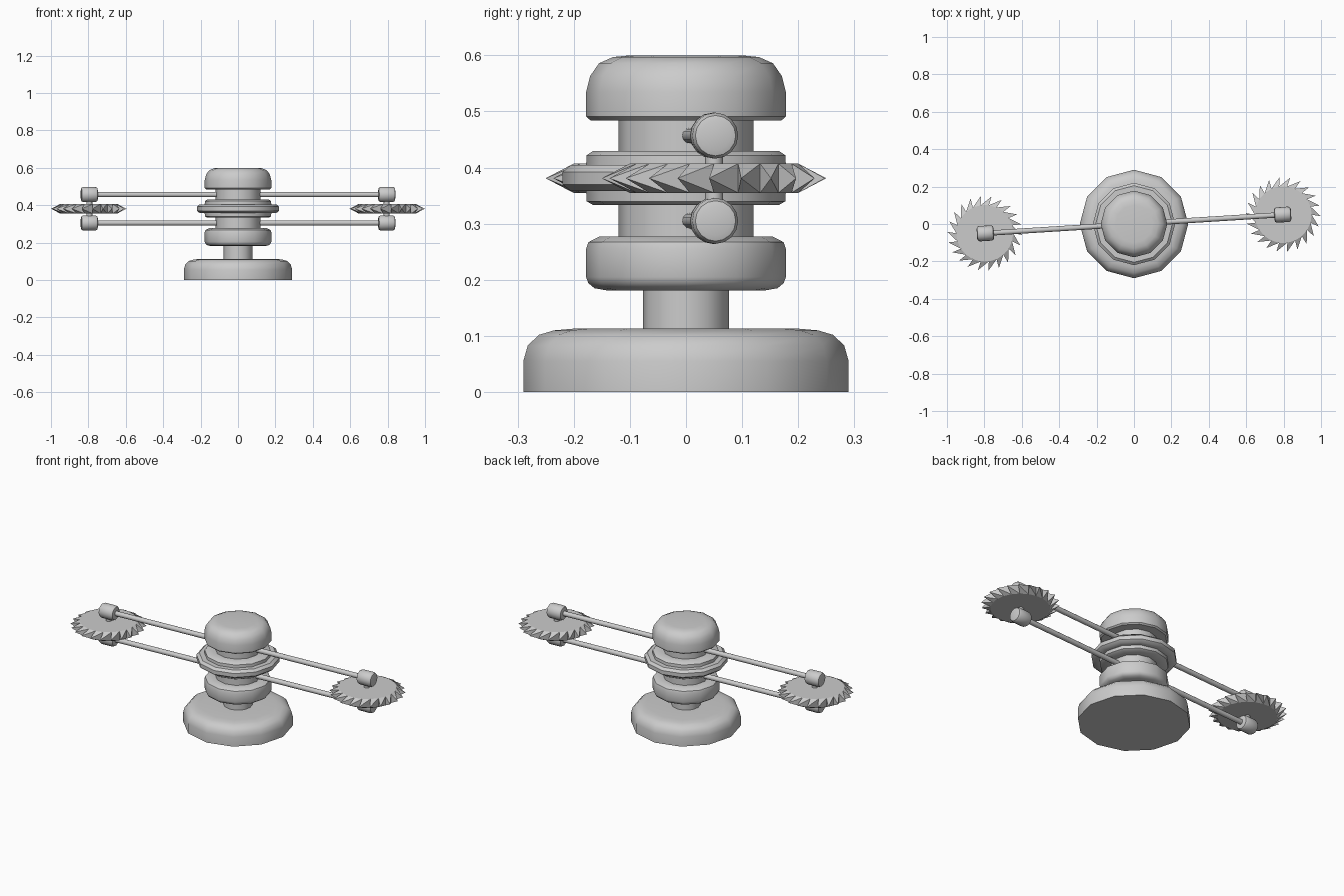
import bpy, bmesh, math
from mathutils import Vector

if "Cube" in bpy.data.objects:
    bpy.data.objects.remove(bpy.data.objects["Cube"])

ANGLE = math.atan2(0.05, 0.795)


def finish(name, bm, smooth=None):
    bmesh.ops.recalc_face_normals(bm, faces=bm.faces[:])
    me = bpy.data.meshes.new(name)
    bm.to_mesh(me)
    bm.free()
    ob = bpy.data.objects.new(name, me)
    bpy.context.collection.objects.link(ob)
    if smooth:
        bpy.ops.object.select_all(action='DESELECT')
        ob.select_set(True)
        bpy.context.view_layer.objects.active = ob
        bpy.ops.object.shade_smooth_by_angle(angle=math.radians(smooth))
    return ob


def lathe(name, profile, sides, smooth=40):
    """Closed turned solid around z from (radius, z) points."""
    bm = bmesh.new()
    rings = [[bm.verts.new((r * math.cos(math.tau * i / sides),
                            r * math.sin(math.tau * i / sides), z))
              for i in range(sides)] for r, z in profile]
    for a, b in zip(rings, rings[1:]):
        for i in range(sides):
            j = (i + 1) % sides
            bm.faces.new((a[i], a[j], b[j], b[i]))
    bm.faces.new(rings[0][::-1])
    bm.faces.new(rings[-1])
    return finish(name, bm, smooth)


def along_arm(ob, x, y, z):
    ob.rotation_euler = (0, math.pi / 2, ANGLE)
    ob.location = (x, y, z)


def saw_blade(name, x, y, turn, teeth=22):
    """Flat disc whose leaning teeth taper to a point at mid height."""
    bm = bmesh.new()
    step = math.tau / teeth
    root, tip, h = 0.152, 0.201, 0.026

    def pt(r, a, z):
        return bm.verts.new((x + r * math.cos(a), y + r * math.sin(a), 0.381 + z))
    top = [pt(root, turn + i * step, h) for i in range(teeth)]
    low = [pt(root, turn + i * step, -h) for i in range(teeth)]
    bm.faces.new(top)
    bm.faces.new(low[::-1])
    for i in range(teeth):
        j = (i + 1) % teeth
        p = pt(tip, turn + (i - 0.15) * step, 0)
        bm.faces.new((top[i], p, top[j]))
        bm.faces.new((low[j], p, low[i]))
        bm.faces.new((low[i], p, top[i]))
        bm.faces.new((top[j], p, low[j]))
    return finish(name, bm)


# turned central pedestal: foot, neck, lower collar, ring, cap
lathe("pedestal", [
    (0.29, 0), (0.29, 0.055), (0.282, 0.083), (0.262, 0.102), (0.235, 0.11), (0.2, 0.113),
    (0.077, 0.113), (0.077, 0.181),
    (0.14, 0.181), (0.163, 0.185), (0.174, 0.194), (0.178, 0.205),
    (0.178, 0.255), (0.174, 0.267), (0.155, 0.277), (0.12, 0.277),
    (0.12, 0.333), (0.165, 0.333), (0.177, 0.34), (0.178, 0.358),
    (0.205, 0.358), (0.22, 0.37), (0.22, 0.392), (0.205, 0.405),
    (0.178, 0.405), (0.177, 0.422), (0.165, 0.43), (0.12, 0.43),
    (0.12, 0.484), (0.17, 0.484), (0.178, 0.491), (0.178, 0.535),
    (0.171, 0.563), (0.155, 0.586), (0.13, 0.597), (0.1, 0.6)], 12)

# two long rods with an end knob at each tip
for level, z in (("upper", 0.457), ("lower", 0.305)):
    rod = lathe(level + "_rod", [(0.014, -0.8), (0.014, 0.8)], 12)
    along_arm(rod, 0, 0, z)
    for side, s in (("right", 1), ("left", -1)):
        knob = lathe(f"{level}_{side}_knob", [
            (0.026, -0.045), (0.036, -0.042), (0.041, -0.032),
            (0.041, 0.032), (0.036, 0.042), (0.026, 0.045)], 16)
        along_arm(knob, s * 0.795, s * 0.05, z)

# horizontal saw blades on short vertical axles
for side, s in (("right", 1), ("left", -1)):
    saw_blade(side + "_blade", s * 0.798, s * 0.05, 0 if s > 0 else math.pi)
    axle = lathe(side + "_axle", [(0.016, 0.31), (0.016, 0.45)], 12)
    axle.location = (s * 0.795, s * 0.05, 0)
